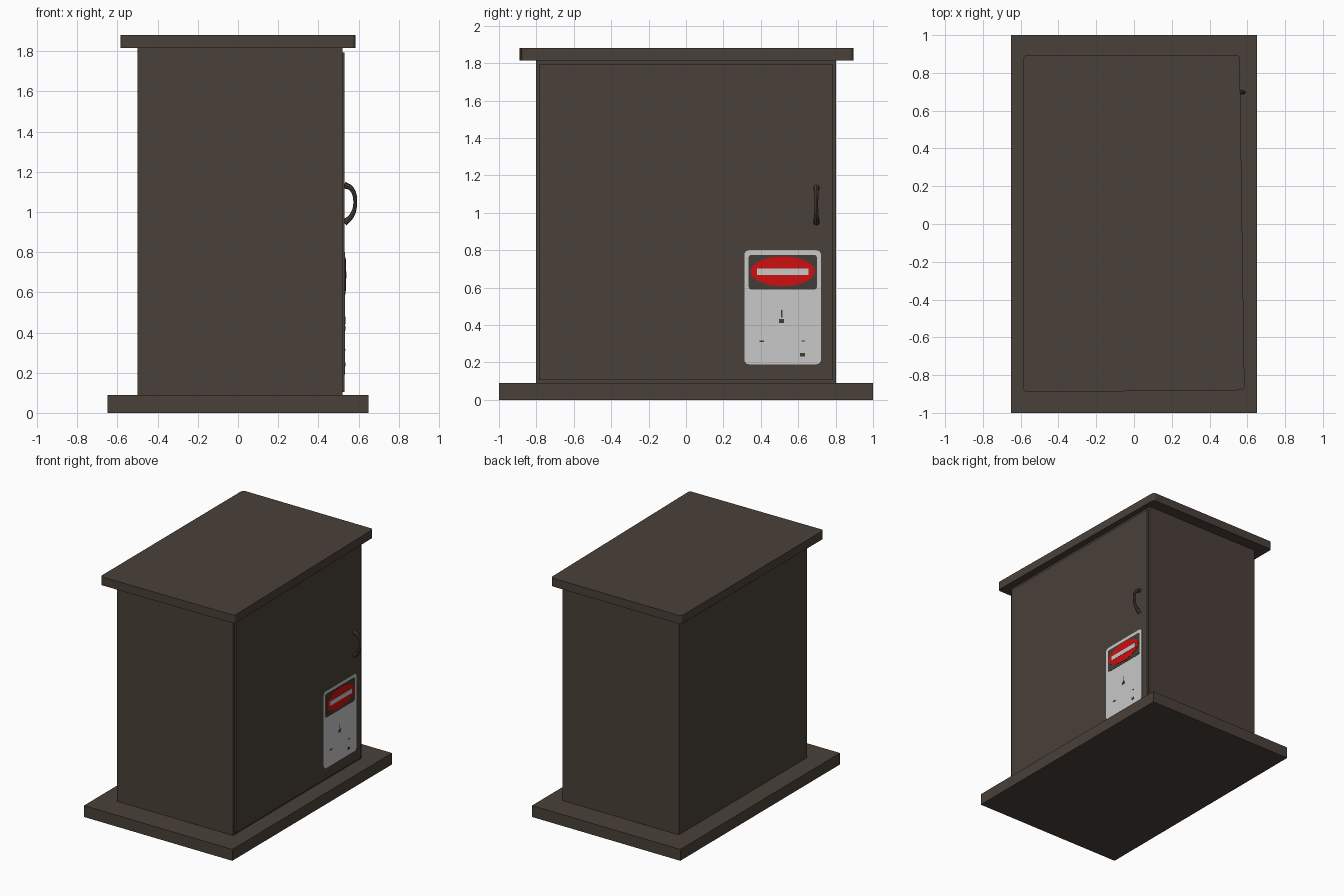
import bpy
import bmesh
from math import cos, sin, pi, radians
from mathutils import Vector

cube = bpy.data.objects.get("Cube")
if cube:
    bpy.data.objects.remove(cube, do_unlink=True)


def material(name, color):
    m = bpy.data.materials.new(name)
    m.use_nodes = True
    m.diffuse_color = (*color, 1)
    m.node_tree.nodes["Principled BSDF"].inputs["Base Color"].default_value = (*color, 1)
    return m


brown = material("dark brown paint", (0.068, 0.051, 0.041))
white = material("sign white", (0.58, 0.58, 0.58))
black = material("sign dark grey", (0.052, 0.046, 0.037))
red = material("sign red", (0.61, 0.005, 0.005))


def prism(name, outline, depth, mat):
    """Extrude a closed outline of 3D points along the depth vector."""
    bm = bmesh.new()
    face = bm.faces.new([bm.verts.new(p) for p in outline])
    top = bmesh.ops.extrude_face_region(bm, geom=[face])
    verts = [v for v in top["geom"] if isinstance(v, bmesh.types.BMVert)]
    bmesh.ops.translate(bm, verts=verts, vec=depth)
    bmesh.ops.recalc_face_normals(bm, faces=bm.faces)
    mesh = bpy.data.meshes.new(name)
    bm.to_mesh(mesh)
    bm.free()
    mesh.materials.append(mat)
    obj = bpy.data.objects.new(name, mesh)
    bpy.context.collection.objects.link(obj)
    return obj


def box(name, x0, x1, y0, y1, z0, z1, mat=brown):
    outline = [(x0, y0, z0), (x1, y0, z0), (x1, y1, z0), (x0, y1, z0)]
    return prism(name, outline, Vector((0, 0, z1 - z0)), mat)


def rounded(corners, r, steps=4):
    """Round the corners of a counter-clockwise, nearly rectangular outline."""
    pts = []
    for i, (u, v) in enumerate(corners):
        su, sv = ((1, 1), (-1, 1), (-1, -1), (1, -1))[i]
        for k in range(steps + 1):
            a = pi + i * pi / 2 + k * pi / 2 / steps
            pts.append((u + su * r + r * cos(a), v + sv * r + r * sin(a)))
    return pts


def plate(name, outline, x, mat):
    """Thin plate lying on the door, from a (y, z) outline."""
    return prism(name, [(x - 0.004, u, v) for u, v in outline], Vector((0.004, 0, 0)), mat)


def rect(y0, y1, z0, z1):
    return [(y0, z0), (y1, z0), (y1, z1), (y0, z1)]


# Cabinet: plinth, body, roof slab and door
box("base_slab", -0.65, 0.65, -1, 1, 0, 0.09)
box("cabinet_body", -0.5, 0.52, -0.803, 0.803, 0.09, 1.815)
roof = rounded([(-0.585, -0.89), (0.585, -0.88), (0.56, 0.895), (-0.585, 0.895)], 0.02)
prism("roof_slab", [(x, y, 1.815) for x, y in roof], Vector((0, 0, 0.066)), brown)
box("door", 0.52, 0.53, -0.785, 0.785, 0.105, 1.793)

# Bowed door handle with thicker feet
curve = bpy.data.curves.new("door_handle", "CURVE")
curve.dimensions = "3D"
curve.bevel_depth = 0.011
curve.bevel_resolution = 2
curve.resolution_u = 4
curve.use_fill_caps = True
path = [(0.528, 1.135), (0.565, 1.115), (0.583, 1.045), (0.565, 0.98), (0.528, 0.945)]
spline = curve.splines.new("BEZIER")
spline.bezier_points.add(len(path) - 1)
for point, (x, z), size in zip(spline.bezier_points, path, (1.5, 1.1, 0.8, 1.1, 1.5)):
    point.co = (x, 0.697, z)
    point.radius = size
    point.handle_left_type = point.handle_right_type = "AUTO"
curve.materials.append(brown)
handle = bpy.data.objects.new("door_handle", curve)
bpy.context.collection.objects.link(handle)
bpy.context.view_layer.objects.active = handle
handle.select_set(True)
bpy.ops.object.convert(target="MESH")
bpy.ops.object.shade_smooth_by_angle(angle=radians(40))

# Warning sign, layered as thin plates
plate("sign_board", rounded(rect(0.312, 0.722, 0.19, 0.8), 0.025), 0.533, white)
plate("sign_header", rounded(rect(0.335, 0.7, 0.59, 0.775), 0.015), 0.535, black)
oval = [(0.517 + 0.172 * cos(k * pi / 16), 0.687 + 0.08 * sin(k * pi / 16)) for k in range(32)]
plate("sign_oval", oval, 0.537, red)
plate("sign_oval_bar", rect(0.38, 0.655, 0.668, 0.703), 0.539, white)

# Small dark marks on the lower sign
for i, (y, z, w, h) in enumerate([(0.51, 0.422, 0.028, 0.022), (0.512, 0.46, 0.006, 0.04),
                                  (0.405, 0.314, 0.026, 0.008), (0.627, 0.314, 0.02, 0.006),
                                  (0.622, 0.241, 0.026, 0.02)]):
    plate(f"sign_mark_{i + 1}", rect(y - w / 2, y + w / 2, z - h / 2, z + h / 2), 0.535, black)
